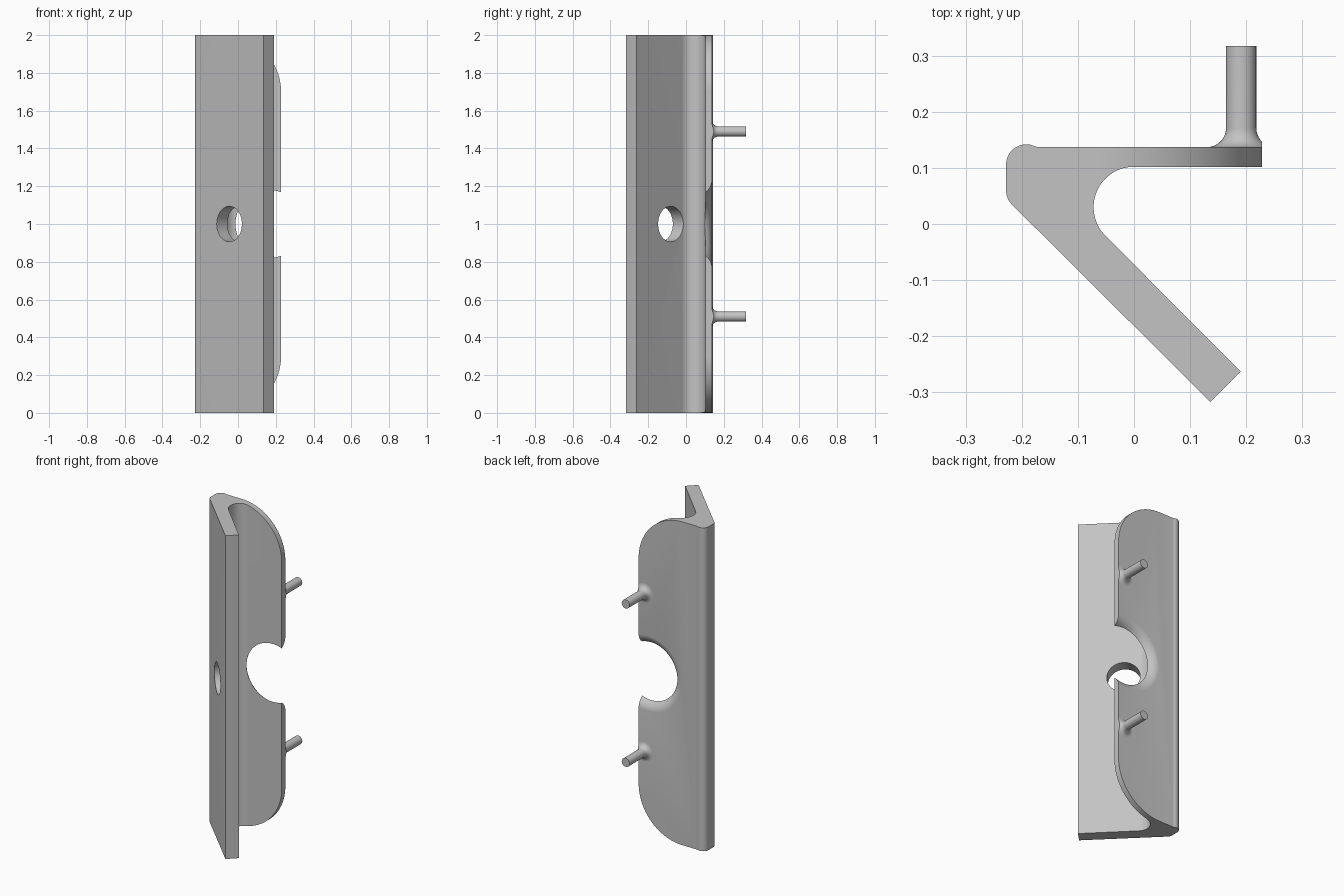
import bpy, bmesh, math
from mathutils import Vector, Matrix

if "Cube" in bpy.data.objects:
    bpy.data.objects.remove(bpy.data.objects["Cube"])

grey = bpy.data.materials.new("plain grey")
grey.diffuse_color = (0.55, 0.55, 0.55, 1)
grey.use_nodes = True
grey.node_tree.nodes["Principled BSDF"].inputs["Base Color"].default_value = grey.diffuse_color


def arc(cx, cy, r, a0, a1, n=16):
    return [(cx + r * math.cos(math.radians(a0 + (a1 - a0) * i / n)),
             cy + r * math.sin(math.radians(a0 + (a1 - a0) * i / n))) for i in range(n + 1)]


def finish(name, bm):
    bmesh.ops.recalc_face_normals(bm, faces=bm.faces)
    mesh = bpy.data.meshes.new(name)
    bm.to_mesh(mesh)
    bm.free()
    mesh.materials.append(grey)
    ob = bpy.data.objects.new(name, mesh)
    bpy.context.collection.objects.link(ob)
    return ob


def prism(name, pts, direction):
    bm = bmesh.new()
    face = bm.faces.new([bm.verts.new(p) for p in pts])
    ext = bmesh.ops.extrude_face_region(bm, geom=[face])
    bmesh.ops.translate(bm, vec=Vector(direction),
                        verts=[v for v in ext["geom"] if isinstance(v, bmesh.types.BMVert)])
    return finish(name, bm)


def lathe(name, profile, centre, turn=0, sides=64, clip_x=None):
    """Spin (radius, y) points about the y axis, capped at both ends."""
    bm = bmesh.new()
    rings = [[bm.verts.new((r * math.cos(2 * math.pi * i / sides), y,
                            r * math.sin(2 * math.pi * i / sides))) for i in range(sides)]
             for r, y in profile]
    for a, b in zip(rings, rings[1:]):
        for i in range(sides):
            j = (i + 1) % sides
            bm.faces.new((a[i], a[j], b[j], b[i]))
    bm.faces.new(rings[0])
    bm.faces.new(rings[-1])
    m = Matrix.Translation(centre) @ Matrix.Rotation(math.radians(turn), 4, 'Z')
    bmesh.ops.transform(bm, matrix=m, verts=bm.verts)
    if clip_x is not None:
        cut = bmesh.ops.bisect_plane(bm, geom=bm.verts[:] + bm.edges[:] + bm.faces[:],
                                     plane_co=(clip_x, 0, 0), plane_no=(1, 0, 0), clear_outer=True)
        edges = [e for e in cut["geom_cut"] if isinstance(e, bmesh.types.BMEdge)]
        bmesh.ops.holes_fill(bm, edges=edges, sides=0)
    return finish(name, bm)


def smooth(ob):
    bpy.ops.object.select_all(action='DESELECT')
    ob.select_set(True)
    bpy.context.view_layer.objects.active = ob
    bpy.ops.object.shade_smooth_by_angle(angle=math.radians(30))


# V-shaped bracket: thin back plate and thick slanted arm
profile = [(0.228, 0.137), (0.228, 0.102)]
profile += arc(0, 0.03, 0.072, 90, 225, 28)
profile += [(0.19, -0.263), (0.136, -0.317)]
profile += arc(-0.192, 0.06, 0.036, 225, 180, 6)
profile += arc(-0.192, 0.106, 0.036, 180, 62, 14)
profile += [(-0.168, 0.137)]
bracket = prism("bracket", [(x, y, 0) for x, y in profile], (0, 0, 2))

# Cutters: rounded plate corners, flared notch, hole through the arm
corner = [(-0.072, -0.1)] + arc(-0.072, 0.3, 0.3, -90, 0, 32) + [(0.3, 0.3), (0.3, -0.1)]
cutters = [prism("corner_cutter", [(x, 0.035, z if low else 2 - z) for x, z in corner], (0, 0.2, 0))
           for low in (True, False)]
flare = [(0.24 - 0.07 * math.cos(math.radians(a)), 0.0675 + 0.07 * math.sin(math.radians(a)))
         for a in range(30, 91, 6)]
cutters.append(lathe("notch_cutter", [(0.179, 0.035)] + flare + [(0.24, 0.25)], (0.166, 0, 1), sides=96))
cutters.append(lathe("hole_cutter", [(0.094, -0.03), (0.094, 0.085)], (-0.046, -0.136, 1), turn=-45))

bpy.context.view_layer.objects.active = bracket
for c in cutters:
    mod = bracket.modifiers.new("cut", 'BOOLEAN')
    mod.operation = 'DIFFERENCE'
    mod.solver = 'EXACT'
    mod.object = c
    bpy.ops.object.modifier_apply(modifier=mod.name)
    bpy.data.objects.remove(c)
smooth(bracket)

# Pins with filleted feet, trimmed flush with the plate edge
foot = [(0.061 - 0.034 * math.cos(math.radians(a)), 0.171 - 0.034 * math.sin(math.radians(a)))
        for a in range(90, -1, -10)]
for name, z in (("lower_pin", 0.51), ("upper_pin", 1.49)):
    pin = lathe(name, [(0.061, 0.13)] + foot + [(0.027, 0.317)], (0.191, 0, z), sides=32, clip_x=0.228)
    smooth(pin)
